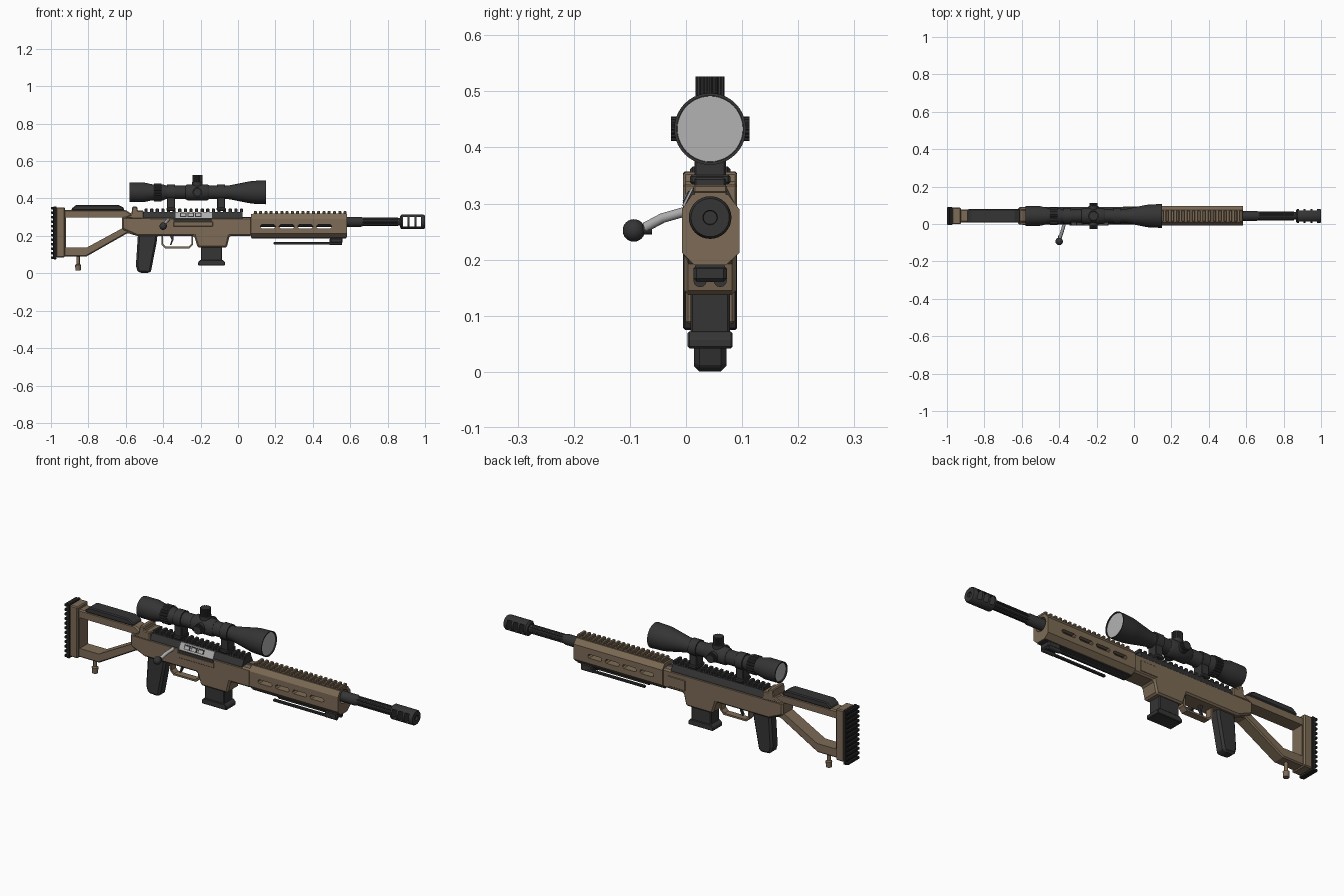
import bpy, bmesh, math
from mathutils import Vector

cube = bpy.data.objects.get("Cube")
if cube:
    bpy.data.objects.remove(cube, do_unlink=True)

CY = 0.043      # the centre line of the body in y
made, rounded = [], []


def material(name, rgb):
    m = bpy.data.materials.new(name)
    m.use_nodes = True
    m.diffuse_color = (*rgb, 1)
    m.node_tree.nodes["Principled BSDF"].inputs["Base Color"].default_value = (*rgb, 1)
    return m


TAN = material("tan", (0.205, 0.148, 0.093))
DARK = material("dark_grey", (0.035, 0.035, 0.035))
BLACK = material("black_rubber", (0.018, 0.018, 0.018))
STEEL = material("steel", (0.42, 0.42, 0.42))
GLASS = material("lens_grey", (0.45, 0.45, 0.45))


def place(axis, u, v, t):
    return Vector({"x": (t, u, v), "y": (u, t, v), "z": (u, v, t)}[axis])


def loft(name, rings, mat, bevel=0, smooth=False):
    """Skin a list of point rings and cap both ends."""
    bm = bmesh.new()
    rows = [[bm.verts.new(p) for p in ring] for ring in rings]
    n = len(rows[0])
    for a, b in zip(rows, rows[1:]):
        for i in range(n):
            j = (i + 1) % n
            bm.faces.new((a[i], a[j], b[j], b[i]))
    bm.faces.new(rows[0])
    bm.faces.new(rows[-1])
    bmesh.ops.recalc_face_normals(bm, faces=bm.faces)
    me = bpy.data.meshes.new(name)
    bm.to_mesh(me)
    bm.free()
    me.materials.append(mat)
    ob = bpy.data.objects.new(name, me)
    bpy.context.collection.objects.link(ob)
    if bevel:
        mod = ob.modifiers.new("edge", "BEVEL")
        mod.width, mod.segments, mod.limit_method = bevel, 1, "ANGLE"
    made.append(ob)
    if smooth:
        rounded.append(ob)
    return ob


def extrude(name, pts, axis, a, b, mat, bevel=0):
    return loft(name, [[place(axis, u, v, t) for u, v in pts] for t in (a, b)], mat, bevel)


def side(name, pts, half, mat, bevel=0):
    return extrude(name, pts, "y", -half, half, mat, bevel)


def box(name, x, y, z, mat, bevel=0):
    return extrude(name, [(x[0], z[0]), (x[1], z[0]), (x[1], z[1]), (x[0], z[1])], "y", *y, mat, bevel)


def lathe(name, profile, axis, u, v, mat, n=32):
    rings = []
    for t, r in profile:
        angles = [2 * math.pi * i / n for i in range(n)]
        rings.append([place(axis, u + r * math.cos(a), v + r * math.sin(a), t) for a in angles])
    return loft(name, rings, mat, smooth=True)


def gear(name, r, depth, teeth, axis, u, v, a, b, mat):
    pts = []
    for i in range(teeth * 4):
        ang, rad = math.pi * i / (2 * teeth), r - depth * (i % 4 > 1)
        pts.append((u + rad * math.cos(ang), v + rad * math.sin(ang)))
    return extrude(name, pts, axis, a, b, mat)


def repeat(ob, count, step):
    mod = ob.modifiers.new("repeat", "ARRAY")
    mod.count, mod.use_relative_offset, mod.use_constant_offset = count, False, True
    mod.constant_offset_displace = step
    return ob


def cut(ob, *cutters):
    for c in cutters:
        mod = ob.modifiers.new("cut", "BOOLEAN")
        mod.operation, mod.object, mod.solver = "DIFFERENCE", c, "EXACT"
    bpy.context.view_layer.update()
    me = bpy.data.meshes.new_from_object(ob.evaluated_get(bpy.context.evaluated_depsgraph_get()))
    ob.modifiers.clear()
    ob.data = me
    for c in cutters:
        made.remove(c)
        if c in rounded:
            rounded.remove(c)
        bpy.data.objects.remove(c, do_unlink=True)


# Shoulder stock
stock = side("stock_frame", [(-0.97, 0.09), (-0.81, 0.09), (-0.59, 0.215), (-0.54, 0.2), (-0.54, 0.3),
                             (-0.6, 0.338), (-0.97, 0.338)], 0.034, TAN, 0.006)
cut(stock, side("stock_opening", [(-0.92, 0.137), (-0.81, 0.137), (-0.62, 0.24), (-0.62, 0.297),
                                  (-0.92, 0.297)], 0.1, TAN))
box("stock_end_plate", (-0.972, -0.925), (-0.044, 0.044), (0.085, 0.353), TAN, 0.005)
box("butt_pad", (-0.988, -0.97), (-0.048, 0.048), (0.075, 0.357), BLACK, 0.003)
repeat(box("butt_pad_ridge", (-1.0, -0.985), (-0.048, 0.048), (0.077, 0.091), BLACK, 0.003), 12, (0, 0, 0.024))
side("cheek_rest", [(-0.89, 0.335), (-0.61, 0.335), (-0.61, 0.35), (-0.64, 0.366), (-0.865, 0.366),
                    (-0.89, 0.345)], 0.036, DARK, 0.005)
lathe("stock_foot", [(0.015, 0.014), (0.045, 0.016), (0.05, 0.009), (0.1, 0.009)], "z", -0.855, 0, TAN, 12)

# Chassis with magazine well
side("chassis", [(-0.62, 0.3), (-0.62, 0.235), (-0.54, 0.2), (-0.235, 0.2), (-0.215, 0.137), (-0.06, 0.137),
                 (-0.045, 0.2), (0.075, 0.2), (0.075, 0.298)], 0.047, TAN, 0.008)
side("rear_hump", [(-0.61, 0.295), (-0.57, 0.315), (-0.565, 0.356), (-0.54, 0.356), (-0.535, 0.335),
                   (-0.505, 0.335), (-0.505, 0.29)], 0.048, TAN, 0.004)
box("left_panel", (-0.06, 0.04), (0.046, 0.051), (0.215, 0.27), TAN, 0.003)
box("right_panel", (-0.345, -0.135), (-0.05, -0.046), (0.25, 0.276), TAN, 0.002)
side("grip", [(-0.535, 0.21), (-0.43, 0.21), (-0.435, 0.165), (-0.465, 0.012), (-0.475, 0),
              (-0.535, 0.004), (-0.546, 0.04)], 0.029, DARK, 0.01)
side("trigger_guard", [(-0.41, 0.205), (-0.41, 0.153), (-0.39, 0.133), (-0.26, 0.133), (-0.24, 0.153),
                       (-0.24, 0.205), (-0.249, 0.205), (-0.249, 0.157), (-0.264, 0.142), (-0.386, 0.142),
                       (-0.401, 0.157), (-0.401, 0.205)], 0.018, TAN)
side("trigger", [(-0.365, 0.205), (-0.345, 0.205), (-0.346, 0.175), (-0.358, 0.15), (-0.364, 0.152),
                 (-0.355, 0.177)], 0.007, DARK)
box("magazine", (-0.198, -0.085), (-0.035, 0.035), (0.065, 0.15), DARK, 0.004)
side("magazine_base", [(-0.213, 0.042), (-0.07, 0.042), (-0.07, 0.06), (-0.082, 0.072), (-0.2, 0.072),
                       (-0.213, 0.06)], 0.04, DARK, 0.003)

# Receiver, rail and bolt
extrude("receiver", [(-0.044, 0.28), (-0.044, 0.3), (-0.03, 0.328), (0.03, 0.328), (0.044, 0.3), (0.044, 0.28)],
        "x", -0.505, 0.025, DARK)
repeat(box("receiver_rail_tooth", (-0.5, -0.483), (-0.028, 0.028), (0.325, 0.346), DARK, 0.003), 18, (0.03, 0, 0))
box("port_ledge", (-0.345, -0.138), (-0.05, -0.03), (0.276, 0.291), DARK)
for name, x0, x1, out, low, mat in [("bolt_body", -0.335, -0.14, 0.004, 0, STEEL)] + [
        (f"bolt_recess_{i}", -0.31 + i * 0.04, -0.276 + i * 0.04, 0.006, 0.006, DARK) for i in range(3)] + [
        (f"bolt_window_{i}", -0.305 + i * 0.04, -0.281 + i * 0.04, 0.008, 0.009, GLASS) for i in range(3)]:
    y0, y1, z0, z1 = -0.046 + low / 2, -0.03 - low / 2, 0.296 + low, 0.328 - low
    extrude(name, [(y0 - out, z0), (y1 - out, z1), (y1 + 0.01, z1), (y0 + 0.01, z0)], "x", x0, x1, mat)
handle = bpy.data.curves.new("bolt_handle", "CURVE")
handle.dimensions, handle.bevel_depth, handle.bevel_resolution, handle.use_fill_caps = "3D", 0.009, 3, True
path = handle.splines.new("POLY")
points = [(-0.37, -0.03, 0.287), (-0.375, -0.05, 0.284), (-0.385, -0.085, 0.274), (-0.395, -0.115, 0.258)]
path.points.add(len(points) - 1)
for p, co in zip(path.points, points):
    p.co = (*co, 1)
handle.materials.append(STEEL)
made.append(bpy.data.objects.new("bolt_handle", handle))
bpy.context.collection.objects.link(made[-1])
lathe("bolt_collar", [(-0.125, 0.009), (-0.104, 0.009)], "y", -0.398, 0.254, DARK, 16)
arc = [math.pi * i / 12 for i in range(1, 12)]
lathe("bolt_knob", [(-0.136 - 0.02 * math.cos(a), 0.02 * math.sin(a)) for a in arc], "y", -0.4, 0.252, DARK, 24)

# Fore-end with bore, slots and top rail
fore = extrude("fore_end", [(-0.028, 0.19), (-0.05, 0.212), (-0.05, 0.29), (-0.032, 0.316), (0.032, 0.316),
                            (0.052, 0.29), (0.052, 0.212), (0.028, 0.19)], "x", 0.07, 0.582, TAN)
cut(fore, lathe("bore_cutter", [(0.09, 0.035), (0.7, 0.035)], "x", 0, 0.275, TAN),
    *[box("slot_cutter", (x / 100, x / 100 + 0.08), (-0.2, 0.2), (0.24, 0.26), TAN, 0.007) for x in (12, 22, 32, 42)])
box("fore_end_rail", (0.08, 0.58), (-0.028, 0.028), (0.312, 0.32), TAN)
repeat(box("fore_end_rail_tooth", (0.085, 0.101), (-0.03, 0.03), (0.318, 0.333), TAN, 0.003), 18, (0.0282, 0, 0))
box("fore_end_under_rail", (0.072, 0.578), (-0.026, 0.026), (0.185, 0.192), DARK)

# Folded support legs
box("leg_mount", (0.49, 0.56), (-0.03, 0.03), (0.16, 0.19), DARK, 0.006)
for s, label in ((-1, "right"), (1, "left")):
    box(f"{label}_folded_leg", (0.19, 0.53), (s * 0.02 - 0.007, s * 0.02 + 0.007), (0.154, 0.167), DARK, 0.003)
    lathe(f"{label}_leg_hinge", [(0.49, 0.012), (0.555, 0.012)], "x", s * 0.018, 0.163, DARK, 12)

# Barrel and muzzle brake
lathe("barrel", [(0.02, 0.027), (0.655, 0.027), (0.675, 0.02), (0.88, 0.02)], "x", 0, 0.275, DARK)
gear("barrel_flutes", 0.0235, 0.005, 8, "x", 0, 0.275, 0.66, 0.855, DARK)
brake = lathe("muzzle_brake", [(0.865, 0.028), (0.873, 0.038), (0.993, 0.038), (1.0, 0.034), (1.0, 0.013),
                               (0.99, 0.012)], "x", 0, 0.275, DARK)
cut(brake, *[box("vent_cutter", (x, x + 0.025), (-0.1, 0.1), (0.25, 0.3), DARK) for x in (0.882, 0.918, 0.954)])

# Scope
SZ = 0.433
lathe("scope_tube", [(-0.565, 0.047), (-0.58, 0.047), (-0.58, 0.053), (-0.505, 0.053), (-0.46, 0.043), (-0.4, 0.043),
                     (-0.385, 0.036), (-0.06, 0.036), (-0.04, 0.038), (0.06, 0.058), (0.08, 0.061), (0.15, 0.064),
                     (0.15, 0.059), (0.138, 0.059)], "x", 0, SZ, DARK, 40)
lathe("front_lens", [(0.137, 0.0585), (0.145, 0.0585)], "x", 0, SZ, GLASS, 40)
lathe("rear_lens", [(-0.574, 0.0465), (-0.564, 0.0465)], "x", 0, SZ, GLASS, 40)
gear("zoom_ring", 0.048, 0.004, 20, "x", 0, SZ, -0.45, -0.41, DARK)
lathe("scope_saddle", [(-0.28, 0.037), (-0.27, 0.043), (-0.165, 0.043), (-0.155, 0.037)], "x", 0, SZ, DARK)
lathe("turret_base", [(0.45, 0.028), (0.487, 0.028)], "z", -0.217, 0, DARK)
gear("top_turret", 0.026, 0.003, 16, "z", -0.217, 0, 0.487, 0.526, DARK)
for s, label in ((-1, "right"), (1, "left")):
    lathe(f"{label}_turret_base", [(s * 0.03, 0.026), (s * 0.052, 0.026)], "y", -0.217, SZ, DARK)
    gear(f"{label}_turret", 0.022, 0.002, 16, "y", -0.217, SZ, s * 0.05, s * 0.07, DARK)
for x, label in ((-0.358, "rear"), (-0.09, "front")):
    lathe(f"{label}_scope_ring", [(x - 0.021, 0.042), (x + 0.021, 0.042)], "x", 0, SZ, DARK)
    box(f"{label}_ring_post", (x - 0.021, x + 0.021), (-0.028, 0.028), (0.345, 0.415), DARK, 0.003)
    box(f"{label}_ring_clamp", (x - 0.024, x + 0.024), (-0.036, 0.036), (0.334, 0.352), DARK, 0.004)

# Smooth shading on the round parts, then set everything on the centre line
bpy.ops.object.select_all(action="DESELECT")
for ob in rounded:
    ob.select_set(True)
    bpy.context.view_layer.objects.active = ob
bpy.ops.object.shade_smooth_by_angle(angle=math.radians(35))
for ob in made:
    ob.location.y = CY
